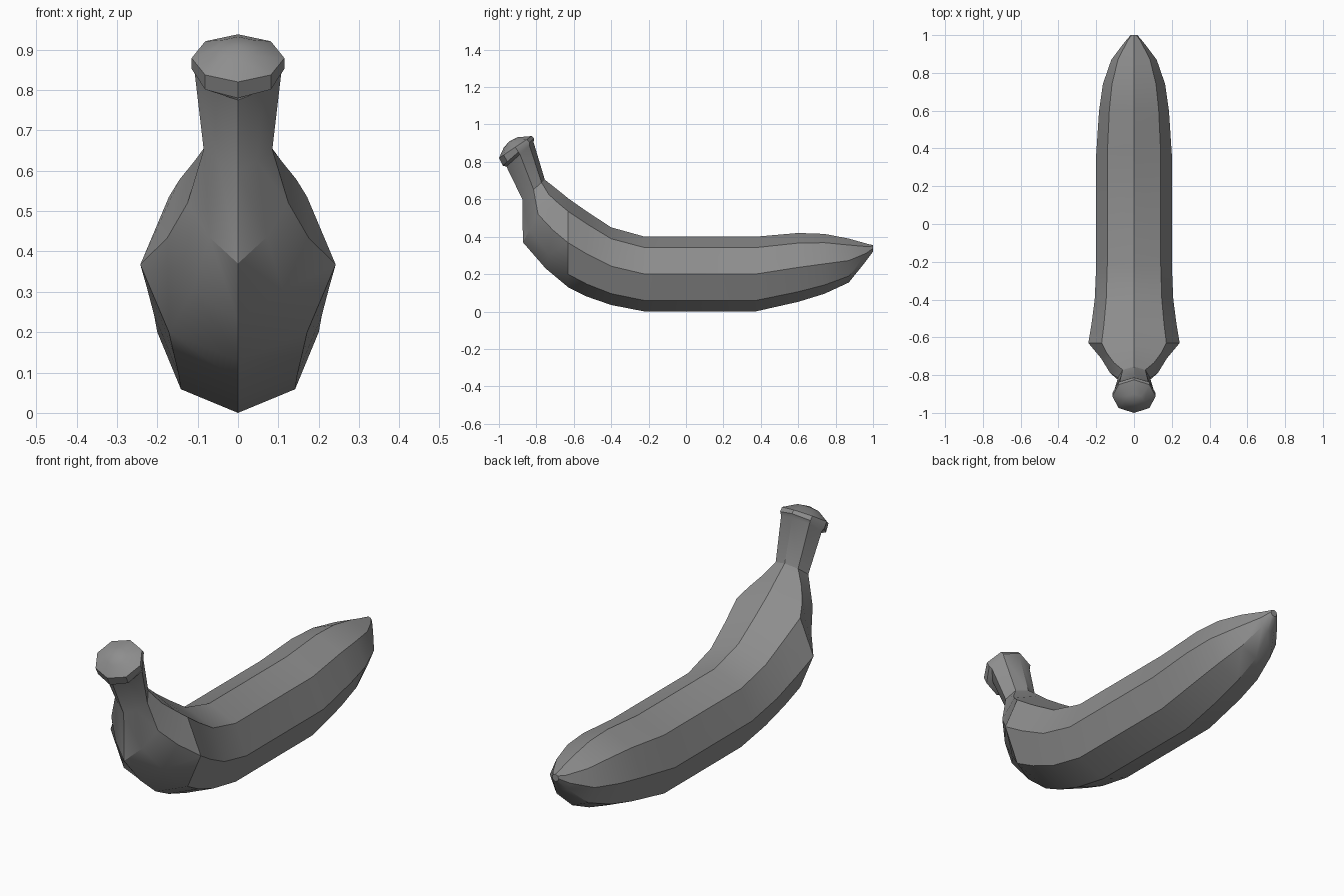
import bpy, bmesh, math
from math import sin, cos, pi

if "Cube" in bpy.data.objects:
    bpy.data.objects.remove(bpy.data.objects["Cube"])

SIDES = 8


def loft(name, rings, start, end, grey):
    """Skin octagonal rings: top y, top z, bottom y, bottom z, half width,
    then optional fullness of the upper and lower diagonal corners."""
    bm = bmesh.new()
    loops = []
    for ty, tz, by, bz, w, *full in rings:
        upper, lower = full or (1, 1)
        cy, cz, hy, hz = (ty + by) / 2, (tz + bz) / 2, (ty - by) / 2, (tz - bz) / 2
        loop = []
        for i in range(SIDES):
            a = 2 * pi * i / SIDES
            fx = fh = 1
            if i in (1, 7):
                fx = upper
            elif i in (3, 5):
                fx = fh = lower
            c = cos(a) * fh
            loop.append(bm.verts.new((w * sin(a) * fx, cy + hy * c, cz + hz * c)))
        loops.append(loop)
    for a, b in zip(loops, loops[1:]):
        for i in range(SIDES):
            j = (i + 1) % SIDES
            bm.faces.new((a[i], a[j], b[j], b[i]))
    # close both ends with fans
    for loop, tip in ((loops[0], start), (loops[-1], end)):
        v = bm.verts.new((0, *tip))
        for i in range(SIDES):
            bm.faces.new((loop[i], loop[(i + 1) % SIDES], v))
    bmesh.ops.recalc_face_normals(bm, faces=bm.faces)
    me = bpy.data.meshes.new(name)
    bm.to_mesh(me)
    bm.free()
    mat = bpy.data.materials.new("dark_grey")
    mat.diffuse_color = (grey, grey, grey, 1)
    mat.use_nodes = True
    mat.node_tree.nodes["Principled BSDF"].inputs["Base Color"].default_value = mat.diffuse_color
    me.materials.append(mat)
    ob = bpy.data.objects.new(name, me)
    bpy.context.collection.objects.link(ob)
    bpy.ops.object.select_all(action='DESELECT')
    ob.select_set(True)
    bpy.context.view_layer.objects.active = ob
    bpy.ops.object.shade_smooth_by_angle(angle=math.radians(30))
    return ob


# banana: blossom tip, straight belly, bent neck, stem and its rounded cap
loft("banana", [
    (1.00, 0.355, 1.00, 0.32, 0.018),
    (0.97, 0.362, 0.955, 0.26, 0.05),
    (0.87, 0.39, 0.87, 0.155, 0.12),
    (0.74, 0.415, 0.74, 0.095, 0.165),
    (0.60, 0.42, 0.60, 0.052, 0.185),
    (0.37, 0.40, 0.37, 0.0, 0.20),
    (-0.22, 0.40, -0.22, 0.0, 0.20),
    (-0.40, 0.45, -0.40, 0.035, 0.208),
    (-0.53, 0.535, -0.53, 0.08, 0.225),
    (-0.63, 0.605, -0.63, 0.13, 0.242),
    (-0.67, 0.638, -0.75, 0.23, 0.175, 1.17, 0.9),
    (-0.71, 0.67, -0.872, 0.37, 0.125, 1.2, 0.8),
    (-0.755, 0.705, -0.875, 0.60, 0.085, 1, 0.8),
    (-0.815, 0.905, -0.96, 0.775, 0.107, 1, 0.85),
    (-0.812, 0.925, -0.98, 0.78, 0.115),
    (-0.825, 0.938, -1.00, 0.82, 0.115),
    (-0.90, 0.932, -0.975, 0.875, 0.055),
], start=(1.0, 0.337), end=(-0.945, 0.91), grey=0.27)
